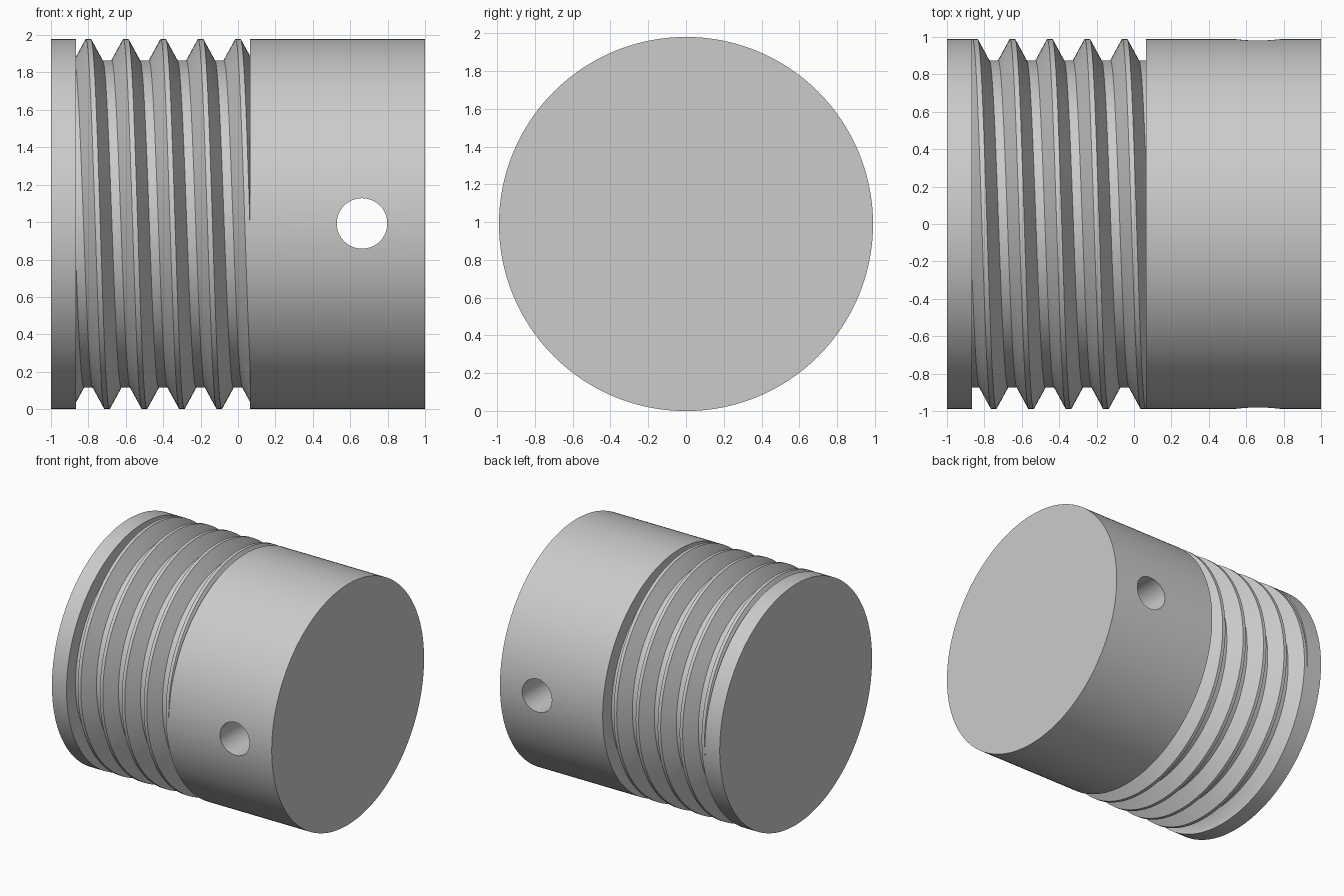
import bpy
import bmesh
from math import pi, sin, cos

if "Cube" in bpy.data.objects:
    bpy.data.objects.remove(bpy.data.objects["Cube"], do_unlink=True)

RADIUS, ROOT = 0.99, 0.875           # outer and groove radii
START, END = -0.867, 0.065           # threaded length along x
PITCH, CREST, GROOVE = 0.2, 0.0135, 0.024
STEPS = 192

# Single grey material
grey = bpy.data.materials.new("plain grey")
grey.use_nodes = True
colour = (0.6, 0.6, 0.6, 1)
grey.diffuse_color = colour
grey.node_tree.nodes["Principled BSDF"].inputs["Base Color"].default_value = colour


def thread_radius(x, crest):
    """Trapezoid thread profile, by distance from the nearest crest."""
    d = abs((x - crest + PITCH / 2) % PITCH - PITCH / 2)
    t = (d - CREST) / (PITCH / 2 - GROOVE - CREST)
    return RADIUS + (ROOT - RADIUS) * min(max(t, 0), 1)


def column(turn):
    """Lengthwise outline (x, radius) at a fraction of one turn."""
    crest = -0.8 + PITCH * turn
    outline = [(-1, RADIUS), (START, RADIUS)]
    for k in range(-2, 7):
        for off in (-CREST, CREST, PITCH / 2 - GROOVE, PITCH / 2 + GROOVE):
            x = min(max(crest + k * PITCH + off, START), END)
            outline.append((x, thread_radius(x, crest)))
    return outline + [(END, RADIUS), (1, RADIUS)]


# Threaded plug: outline swept once around the x axis
bm = bmesh.new()
rings = []
for i in range(STEPS + 1):
    a = 2 * pi * i / STEPS
    rings.append([bm.verts.new((x, -r * sin(a), RADIUS + r * cos(a)))
                  for x, r in column(i / STEPS)])
for p, q in zip(rings, rings[1:]):
    for j in range(len(p) - 1):
        bm.faces.new((p[j], p[j + 1], q[j + 1], q[j]))
bmesh.ops.remove_doubles(bm, verts=bm.verts, dist=0.0001)
bmesh.ops.holes_fill(bm, edges=[e for e in bm.edges if e.is_boundary], sides=0)
bmesh.ops.recalc_face_normals(bm, faces=bm.faces)
mesh = bpy.data.meshes.new("threaded_plug")
bm.to_mesh(mesh)
bm.free()
plug = bpy.data.objects.new("threaded_plug", mesh)
bpy.context.collection.objects.link(plug)
mesh.materials.append(grey)

# Cross hole bored from front to back
bpy.ops.mesh.primitive_cylinder_add(vertices=64, radius=0.135, depth=3,
                                    location=(0.663, 0, 0.993), rotation=(pi / 2, 0, 0))
cutter = bpy.context.object
cutter.name = "hole_cutter"
cutter.hide_render = True
cutter.data.materials.append(grey)
bore = plug.modifiers.new("cross_hole", "BOOLEAN")
bore.operation, bore.solver, bore.object = "DIFFERENCE", "EXACT", cutter
bpy.ops.object.select_all(action="DESELECT")
bpy.context.view_layer.objects.active = plug
plug.select_set(True)
bpy.ops.object.modifier_apply(modifier=bore.name)
bpy.data.objects.remove(cutter, do_unlink=True)

# Smooth round surfaces, crisp thread and rim edges
bpy.ops.object.shade_smooth_by_angle(angle=pi / 6)
